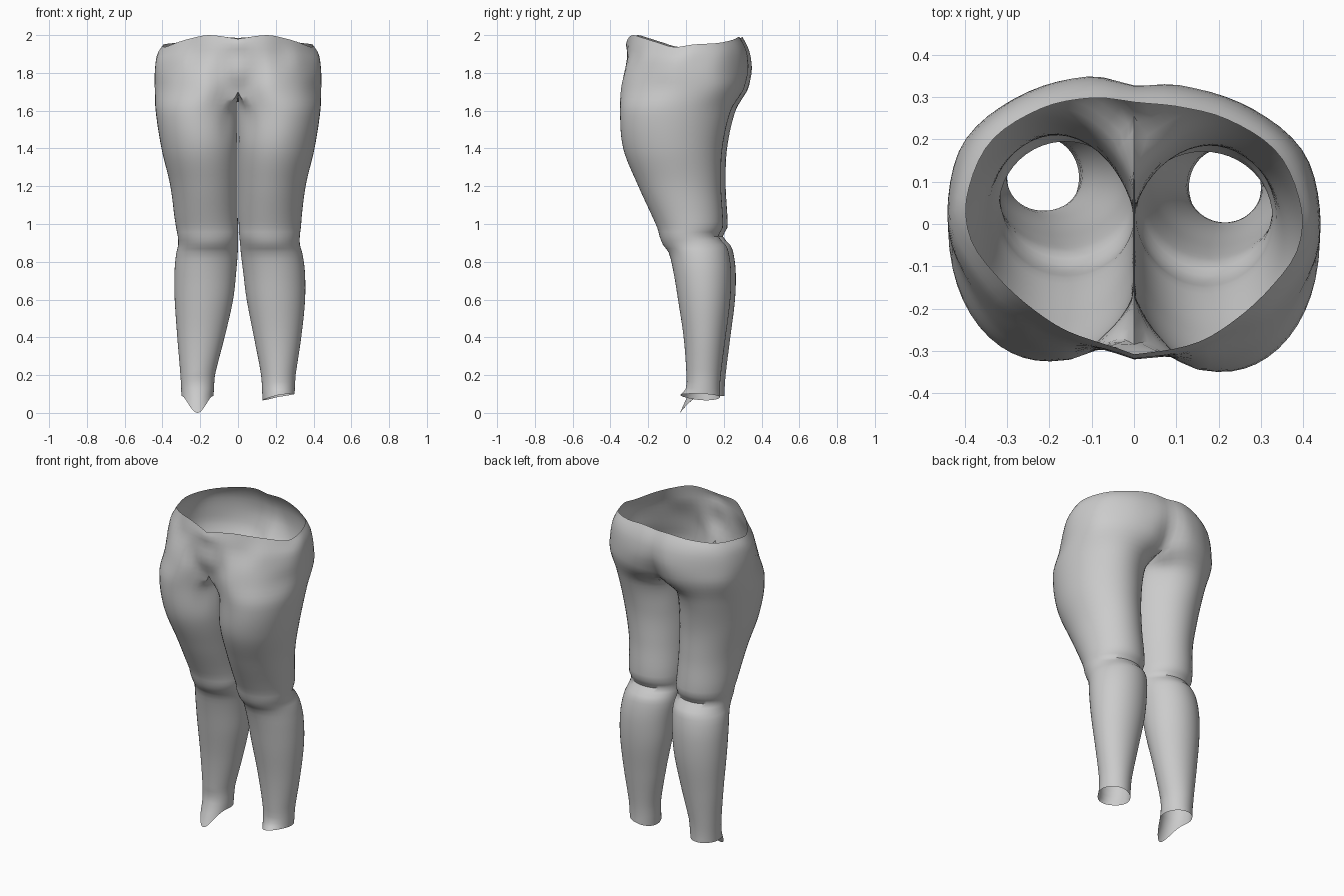
import bpy, bmesh, math
from mathutils import Vector

if "Cube" in bpy.data.objects:
    bpy.data.objects.remove(bpy.data.objects["Cube"])

K, M = 34, 16          # columns on the outer arc / inner arc of each leg
N = K + M
SPREAD = math.radians(130)

# Leg sections: z, inner x, outer x, front y, back y
LEG = [(.09, .13, .30, .005, .192), (.13, .127, .301, .012, .192), (.2, .122, .305, .015, .197),
       (.4, .078, .328, .0, .222), (.6, .036, .345, -.03, .247), (.75, .018, .345, -.055, .251),
       (.85, .008, .333, -.08, .238), (.89, .006, .322, -.11, .222), (.935, .003, .323, -.128, .183),
       (.98, .0, .33, -.14, .207), (1.2, -.004, .358, -.24, .198), (1.4, -.012, .405, -.32, .205),
       (1.6, -.02, .436, -.337, .25)]

# Hip half sections from front centre round to back centre: x, y, z
HIPS = [
    [(0, -.285, 1.70), (.05, -.29, 1.71), (.17, -.332, 1.72), (.32, -.26, 1.72), (.42, -.1, 1.72),
     (.44, .03, 1.72), (.40, .18, 1.72), (.28, .28, 1.72), (.12, .315, 1.71), (0, .255, 1.68)],
    [(0, -.32, 1.80), (.09, -.304, 1.80), (.17, -.315, 1.80), (.31, -.24, 1.80), (.42, -.09, 1.80),
     (.44, .03, 1.80), (.40, .18, 1.80), (.27, .29, 1.80), (.11, .337, 1.80), (0, .318, 1.80)],
    [(0, -.31, 1.90), (.14, -.292, 1.90), (.23, -.25, 1.89), (.32, -.2, 1.88), (.42, -.06, 1.87),
     (.432, .04, 1.87), (.38, .19, 1.88), (.25, .29, 1.89), (.1, .332, 1.89), (0, .326, 1.89)],
    [(0, -.318, 1.95), (.15, -.28, 1.95), (.24, -.228, 1.94), (.32, -.17, 1.925), (.405, -.05, 1.905),
     (.42, .04, 1.915), (.36, .19, 1.925), (.24, .275, 1.94), (.1, .314, 1.945), (0, .31, 1.945)],
    [(0, -.308, 1.98), (.15, -.268, 2.0), (.24, -.213, 1.985), (.32, -.14, 1.962), (.385, -.05, 1.937),
     (.395, .05, 1.95), (.34, .18, 1.958), (.22, .26, 1.975), (.1, .288, 1.99), (0, .288, 1.985)]]

CROTCH = [(0, .255, 1.68), (0, .14, 1.655), (0, 0, 1.655), (0, -.16, 1.67), (0, -.285, 1.70)]


def hermite(pts, us, u):
    """Smooth curve through pts at parameters us."""
    i = 0
    while i < len(us) - 2 and u > us[i + 1]:
        i += 1

    def slope(k):
        a, b = max(k - 1, 0), min(k + 1, len(us) - 1)
        return (pts[b] - pts[a]) / (us[b] - us[a])
    h = us[i + 1] - us[i]
    t = (u - us[i]) / h
    return (pts[i] * (2*t**3 - 3*t*t + 1) + slope(i) * h * (t**3 - 2*t*t + t)
            + pts[i + 1] * (3*t*t - 2*t**3) + slope(i + 1) * h * (t**3 - t*t))


def resample(points, count):
    """Even spacing along a smooth curve."""
    pts = [Vector(p) for p in points]
    us = [0.0]
    for a, b in zip(pts, pts[1:]):
        us.append(us[-1] + (b - a).length)
    return [hermite(pts, us, us[-1] * k / count) for k in range(count + 1)]


def leg_ring(section, side, cuff):
    z, xi, xo, yf, yb = section
    ring = []
    for j in range(N):
        a = -SPREAD + 2*SPREAD*j/K if j <= K else SPREAD + (2*math.pi - 2*SPREAD)*(j - K)/M
        v = Vector(((xi + xo)/2 + (xo - xi)/2*math.cos(a), (yf + yb)/2 + (yb - yf)/2*math.sin(a), z))
        if cuff:                       # torn cuff: long point on one leg, short lip on the other
            f = max(0, -math.sin(a))
            if side < 0:
                v.z -= .09 * f**4
                v.y -= .05 * f**4
            else:
                v.z += .012*math.sin(a + 2) - .012*max(0, -math.cos(a))
                v.y -= .022 * f**4
        ring.append(v)
    return ring


def build_side(bm, side):
    rings = [leg_ring(s, side, i == 0) for i, s in enumerate(LEG)]
    us = [s[0] for s in LEG] + [1.72, 1.80, 1.89, 1.945, 1.98]
    crotch = len(LEG)
    rings.append(resample(HIPS[0], K) + resample(CROTCH, M)[1:-1])
    rings += [resample(h, K) for h in HIPS[1:]]
    # intermediate levels
    levels = []
    for a, b in zip(us, us[1:]):
        n = max(2, round((b - a) / .03))
        levels += [a + (b - a)*k/n for k in range(n)]
    levels.append(us[-1])
    grid = []
    for u in levels:
        hip = u >= us[crotch] - 1e-6
        row = []
        for j in range(K + 1 if hip else N):
            if j <= K:
                p = hermite([r[j] for r in rings], us, u)
            else:
                p = hermite([r[j] for r in rings[:crotch + 1]], us[:crotch + 1], u)
            p.x = max(p.x, .0 if hip else .002)
            if hip and j in (0, K):
                p.x = 0
            row.append(p)
        if abs(u - us[crotch]) < 1e-6:
            row += rings[crotch][K + 1:]
        grid.append(row)
    verts = []
    for row in grid:
        out = []
        for p in row:
            x = side * p.x
            # slight natural asymmetry between the legs
            y = p.y - .013 * math.tanh(x / .1)
            if .2 < p.z < 1.05:
                x += .01 * math.sin(math.pi * (p.z - .2) / .85)
            out.append(bm.verts.new((x, y, p.z)))
        verts.append(out)
    for lo, hi in zip(verts, verts[1:]):
        closed = len(lo) == N and len(hi) == N
        for j in range(N if closed else K):
            k = (j + 1) % N
            quad = [lo[j], lo[k], hi[k], hi[j]]
            bm.faces.new(quad if side > 0 else quad[::-1])


# Hollow hips and legs, open at the waist and ankles
bm = bmesh.new()
for side in (1, -1):
    build_side(bm, side)
bmesh.ops.remove_doubles(bm, verts=bm.verts[:], dist=1e-4)
mesh = bpy.data.meshes.new("hips_and_legs")
bm.to_mesh(mesh)
bm.free()
body = bpy.data.objects.new("hips_and_legs", mesh)
bpy.context.collection.objects.link(body)
bpy.context.view_layer.objects.active = body
body.select_set(True)
bpy.ops.object.shade_smooth_by_angle(angle=math.radians(50))
